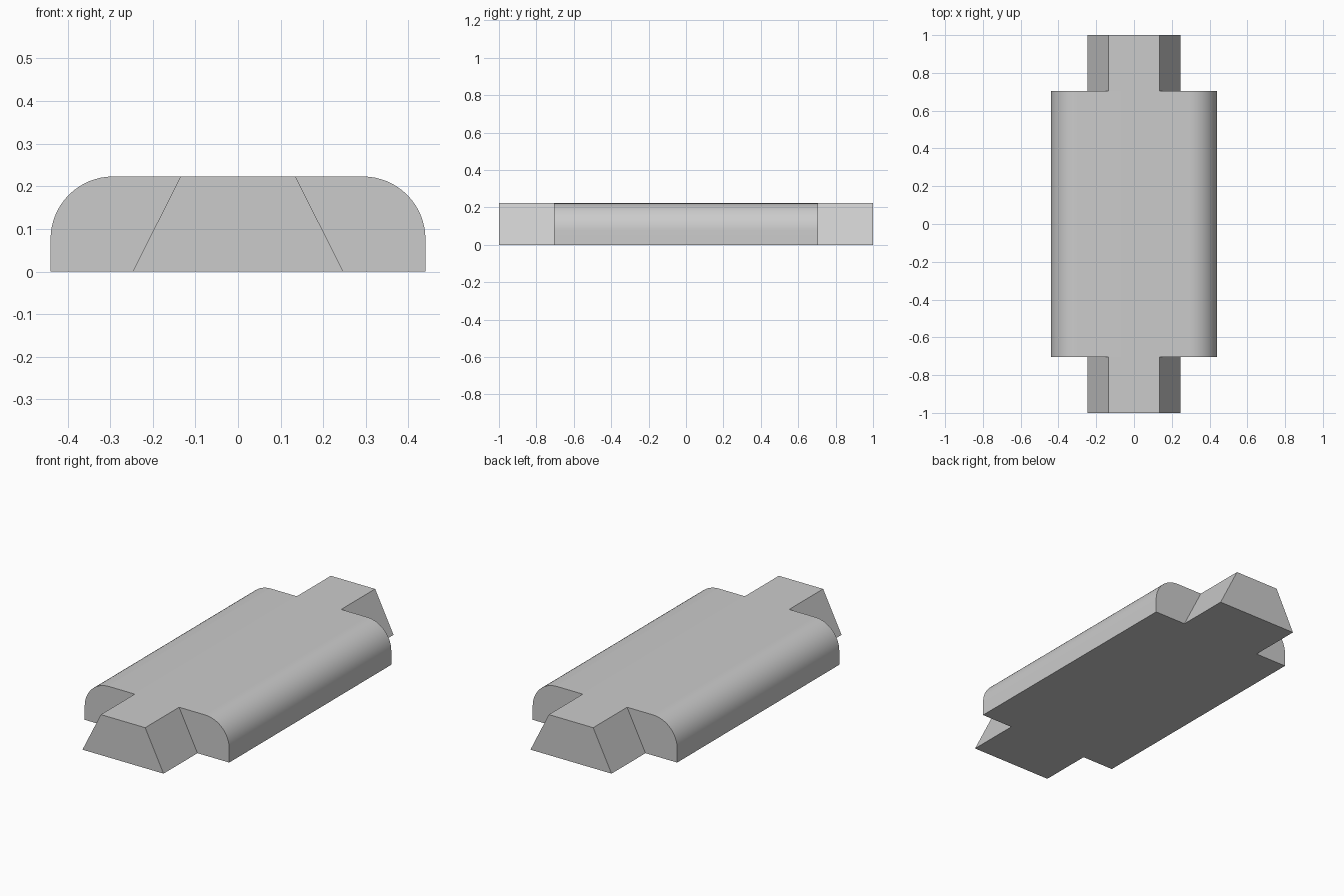
import bpy
import bmesh
from math import sin, cos, pi

cube = bpy.data.objects.get("Cube")
if cube:
    bpy.data.objects.remove(cube, do_unlink=True)

HEIGHT = 0.223
BODY_END = 0.705
ROUND = 0.147
HALF_WIDTH = 0.44

grey = bpy.data.materials.new("plain grey")
grey.use_nodes = True
colour = (0.6, 0.6, 0.6, 1)
grey.diffuse_color = colour
grey.node_tree.nodes["Principled BSDF"].inputs["Base Color"].default_value = colour


def extrude_profile(name, half, y0, y1):
    """Mirror a right-hand (x, z) profile and extrude it along y."""
    outline = half + [(-x, z) for x, z in reversed(half)]
    bm = bmesh.new()
    face = bm.faces.new([bm.verts.new((x, y0, z)) for x, z in outline])
    result = bmesh.ops.extrude_face_region(bm, geom=[face])
    moved = [v for v in result["geom"] if isinstance(v, bmesh.types.BMVert)]
    bmesh.ops.translate(bm, verts=moved, vec=(0, y1 - y0, 0))
    bmesh.ops.recalc_face_normals(bm, faces=bm.faces)
    mesh = bpy.data.meshes.new(name)
    bm.to_mesh(mesh)
    bm.free()
    mesh.materials.append(grey)
    obj = bpy.data.objects.new(name, mesh)
    bpy.context.collection.objects.link(obj)
    return obj


# Main slab with rounded upper shoulders
STEPS = 16
shoulder = [(HALF_WIDTH - ROUND + ROUND * cos(i / STEPS * pi / 2),
             HEIGHT - ROUND + ROUND * sin(i / STEPS * pi / 2))
            for i in range(STEPS + 1)]
body = extrude_profile("body", [(HALF_WIDTH, 0)] + shoulder, -BODY_END, BODY_END)

# Tapered tongues at both ends
tongue = [(0.247, 0), (0.135, HEIGHT)]
extrude_profile("front_tongue", tongue, -1, -BODY_END)
extrude_profile("back_tongue", tongue, BODY_END, 1)

# Smooth the shoulders, keep the other edges crisp
bpy.ops.object.select_all(action="DESELECT")
body.select_set(True)
bpy.context.view_layer.objects.active = body
bpy.ops.object.shade_smooth_by_angle(angle=pi / 6)
